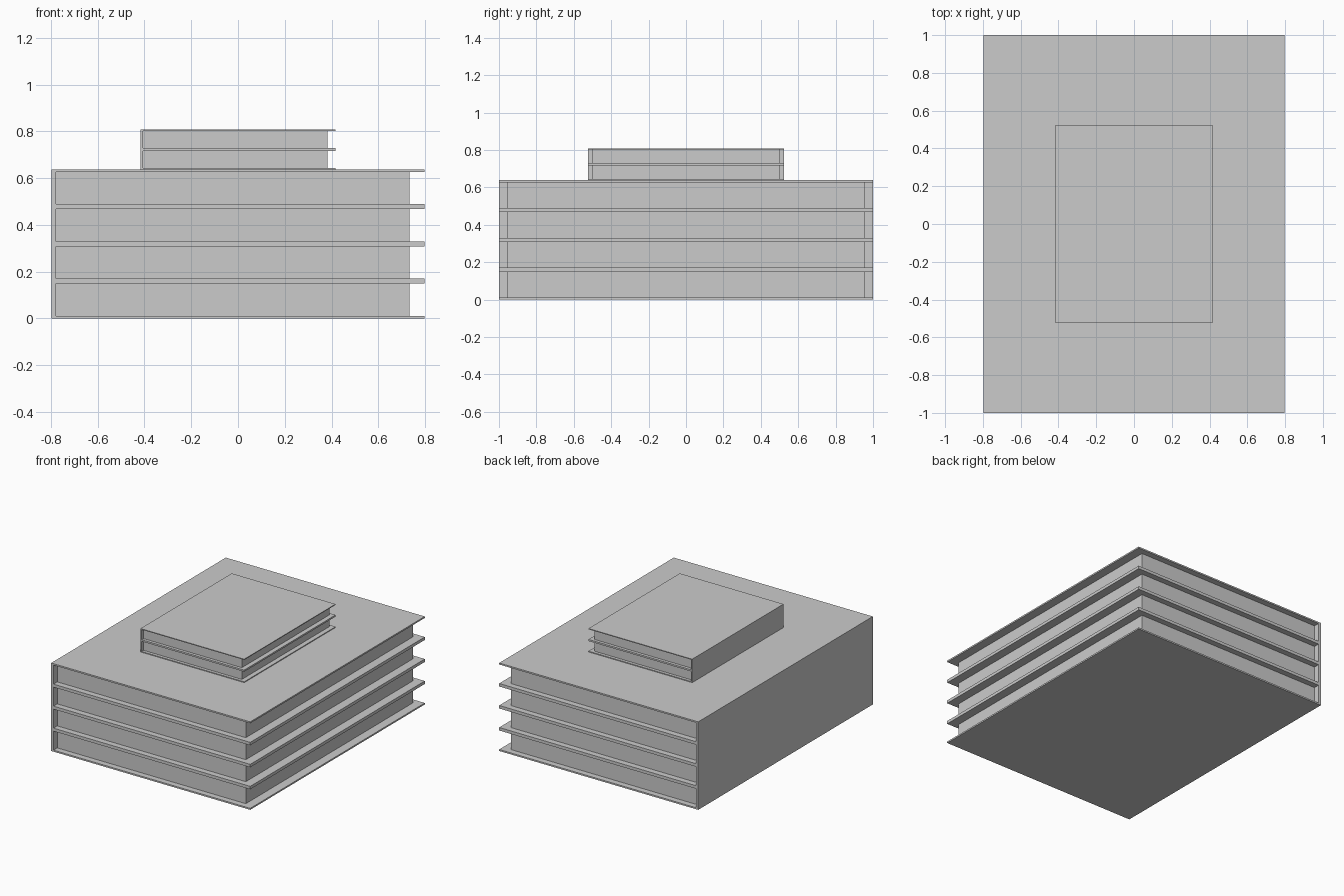
import bpy

cube = bpy.data.objects.get("Cube")
if cube:
    bpy.data.objects.remove(cube, do_unlink=True)


def mesh_object(name, verts, faces):
    mesh = bpy.data.meshes.new(name)
    mesh.from_pydata(verts, [], faces)
    mesh.update()
    obj = bpy.data.objects.new(name, mesh)
    bpy.context.collection.objects.link(obj)
    return obj


def extrude_profile(name, profile, half_depth):
    """Extrude a counter-clockwise x-z outline along y."""
    n = len(profile)
    verts = [(x, y, z) for y in (-half_depth, half_depth) for x, z in profile]
    faces = [tuple(range(n)), tuple(reversed(range(n, 2 * n)))]
    faces += [(i, i + n, (i + 1) % n + n, (i + 1) % n) for i in range(n)]
    return mesh_object(name, verts, faces)


def book(name, z, height, half_w, half_d, board, spine, fore_inset, end_inset):
    # Cover: two boards joined by the spine on the -x side
    inner = -half_w + spine
    low, high, top = z + board, z + height - board, z + height
    cover = [(-half_w, z), (half_w, z), (half_w, low), (inner, low),
             (inner, high), (half_w, high), (half_w, top), (-half_w, top)]
    extrude_profile(name + "_cover", cover, half_d)
    # Page block, recessed on its three open sides
    fore = half_w - fore_inset
    pages = [(inner, low), (fore, low), (fore, high), (inner, high)]
    extrude_profile(name + "_pages", pages, half_d - end_inset)


# Four large books with two small ones on top
z = 0.0
for count, label, height, dims in (
        (4, "large_book", 0.1595, (0.798, 1.0, 0.011, 0.019, 0.065, 0.043)),
        (2, "small_book", 0.085, (0.416, 0.523, 0.006, 0.01, 0.034, 0.022))):
    for i in range(count):
        book(f"{label}_{i + 1}", z, height, *dims)
        z += height
